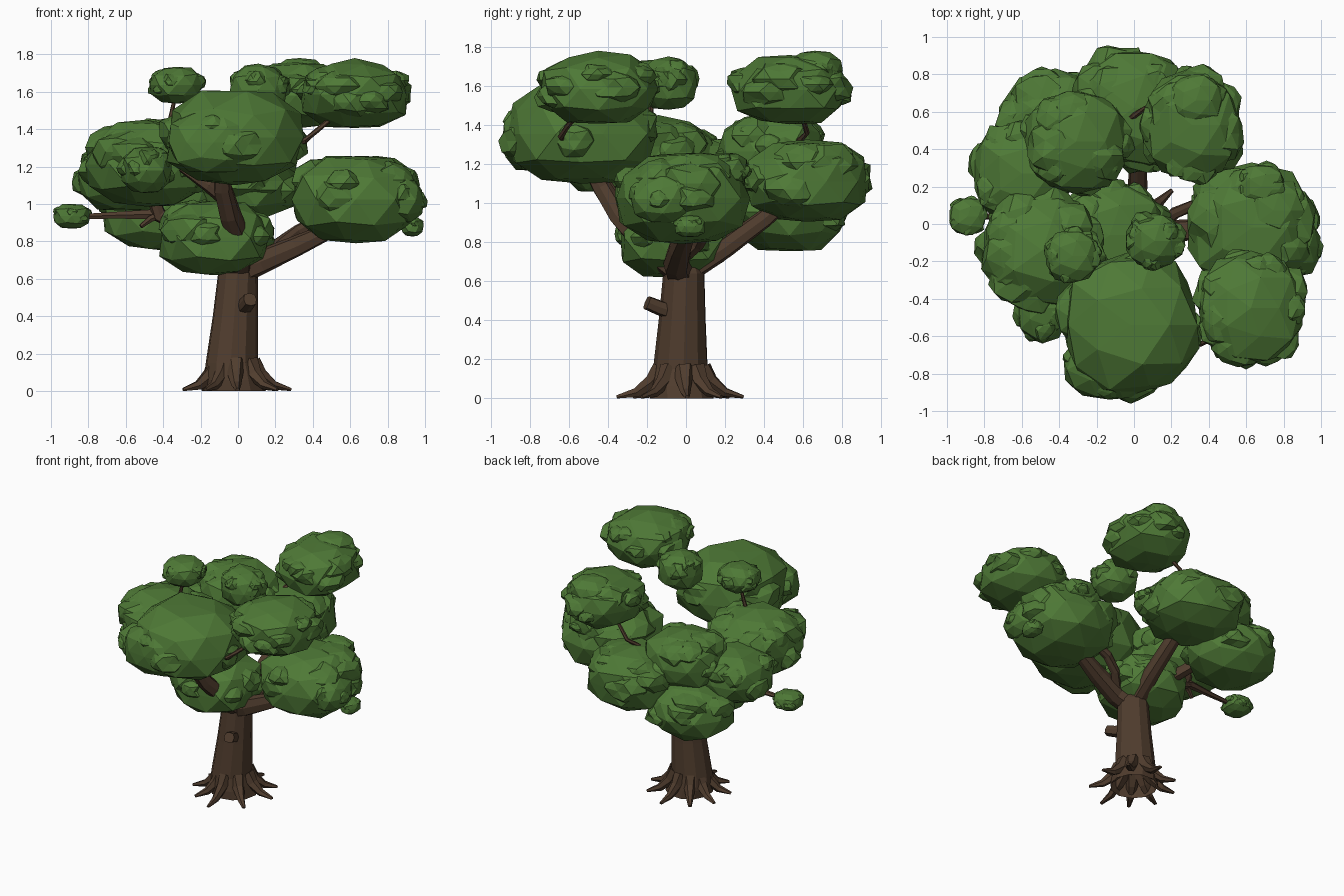
import bpy, bmesh, math, random
from mathutils import Vector

if "Cube" in bpy.data.objects:
    bpy.data.objects.remove(bpy.data.objects["Cube"])

random.seed(5)


def material(name, rgb):
    m = bpy.data.materials.new(name)
    m.diffuse_color = (*rgb, 1)
    m.use_nodes = True
    m.node_tree.nodes["Principled BSDF"].inputs["Base Color"].default_value = m.diffuse_color
    return m


LEAF = material("leaf_green", (0.077, 0.192, 0.037))
BARK = material("bark_brown", (0.08, 0.046, 0.027))


def finish(bm, name, mat):
    bmesh.ops.recalc_face_normals(bm, faces=bm.faces)
    me = bpy.data.meshes.new(name)
    bm.to_mesh(me)
    bm.free()
    me.materials.append(mat)
    ob = bpy.data.objects.new(name, me)
    bpy.context.collection.objects.link(ob)


def loft(bm, rings, bottom=True):
    """Skin a list of equal-length point rings and cap the ends."""
    vs = [[bm.verts.new(p) for p in r] for r in rings]
    n = len(vs[0])
    for a, b in zip(vs, vs[1:]):
        for i in range(n):
            j = (i + 1) % n
            bm.faces.new((a[i], a[j], b[j], b[i]))
    if bottom:
        bm.faces.new(vs[0][::-1])
    bm.faces.new(vs[-1])


def branch(name, pts, r0, r1, sides=8):
    """Tapered, slightly ribbed limb through the given points, kept above the ground."""
    pts = [Vector(p) for p in pts]
    rings = []
    for k, p in enumerate(pts):
        d = pts[min(k + 1, len(pts) - 1)] - pts[max(k - 1, 0)]
        q = d.to_track_quat('Z', 'Y')
        r = r0 + (r1 - r0) * k / (len(pts) - 1)
        ring = [p + q @ Vector((math.cos(a), math.sin(a), 0)) * r * (1.06 if i % 2 else 0.94)
                for i, a in ((i, math.tau * i / sides) for i in range(sides))]
        rings.append([Vector((v.x, v.y, max(v.z, 0))) for v in ring])
    bm = bmesh.new()
    loft(bm, rings)
    finish(bm, name, BARK)


def lump(bm, centre, radii, lo, hi, n=2.5):
    """Jittered, slightly boxy low-poly ball."""
    vs = bmesh.ops.create_icosphere(bm, subdivisions=2, radius=1)["verts"]
    for v in vs:
        p = v.co.normalized()
        p = p / sum(abs(c) ** n for c in p) ** (1 / n) * random.uniform(lo, hi)
        p.z = max(p.z, -0.98)
        v.co = Vector(c + a * r for c, a, r in zip(centre, p, radii))


def foliage(name, centre, radii, bumps):
    """One leaf cluster: a main ball with smaller bumps half sunk into it."""
    bm = bmesh.new()
    lump(bm, centre, radii, 0.95, 1.06)
    for i in range(bumps):
        a = i * 2.4 + random.uniform(-0.4, 0.4)
        z = random.uniform(-0.35, 0.75)
        h = math.sqrt(1 - z * z)
        s = random.uniform(0.3, 0.55)
        d = Vector((h * math.cos(a), h * math.sin(a), z)) * (1.08 - 0.86 * s)
        lump(bm, [c + x * r for c, x, r in zip(centre, d, radii)],
             [r * s for r in radii], 0.84, 1.12, 2.2)
    finish(bm, name, LEAF)


# trunk, open below: (z, radius, centre x, centre y)
bm = bmesh.new()
rings = []
for z, r, cx, cy in [(0, .165, -.015, -.02), (.06, .16, -.025, -.025), (.15, .142, -.033, -.027),
                     (.4, .122, -.015, -.018), (.64, .107, 0, -.01), (.72, .07, 0, -.01)]:
    rings.append([Vector((cx + r * math.cos(a), cy + r * math.sin(a), z))
                  for a in (math.tau * i / 11 + 0.1 for i in range(11))])
loft(bm, rings, bottom=False)
finish(bm, "trunk", BARK)

# pointed roots: (angle in degrees, reach)
for i, (deg, reach) in enumerate([(5, .305), (42, .3), (85, .315), (125, .29), (160, .29),
                                  (200, .29), (238, .29), (273, .335), (318, .31)]):
    c, s = math.cos(math.radians(deg)), math.sin(math.radians(deg))
    branch(f"root_{i + 1}", [(-.02 + c * r * reach, -.02 + s * r * reach, z) for r, z in
                             ((.32, .15), (.47, .085), (.7, .03), (1, .005))], .055, .012, 6)

# cut stub on the trunk
branch("trunk_stub", [(.02, -.06, .44), (.045, -.14, .465), (.065, -.2, .49)], .043, .038)

# main limbs
branch("right_limb", [(0, -.02, .64), (.12, -.05, .69), (.3, -.03, .77), (.45, 0, .84), (.6, 0, 1)], .08, .04)
branch("right_fork", [(.15, -.01, .73), (.22, .06, .79), (.32, .1, .86), (.5, .1, .95)], .035, .03)
branch("front_limb", [(0, -.03, .64), (.02, -.2, .78), (-.04, -.34, .94), (-.08, -.43, 1.08), (-.08, -.52, 1.25)], .07, .045)
branch("front_limb_fork", [(-.06, -.38, 1.02), (-.16, -.42, 1.1), (-.3, -.42, 1.2)], .045, .03)
branch("back_limb", [(0, 0, .64), (.02, .2, .77), (.02, .4, .92), (0, .6, 1.1)], .06, .045)
branch("back_left_limb", [(-.1, .05, .75), (-.2, .2, .85), (-.32, .35, .95), (-.36, .42, 1.2)], .045, .035)
branch("left_limb", [(0, 0, .68), (-.2, .02, .84), (-.42, .04, .94), (-.5, 0, 1.15)], .055, .035)

# thin twigs to the outer clusters
branch("left_twig", [(-.35, .05, .91), (-.46, .05, .945), (-.65, .04, .94), (-.92, .04, .93)], .036, .012, 6)
branch("left_twig_spur", [(-.4, .04, .95), (-.47, .02, .92), (-.52, 0, .88)], .025, .012, 6)
branch("back_right_twig", [(-.12, .5, 1.2), (0, .58, 1.32), (.06, .62, 1.36), (.2, .58, 1.5)], .018, .012, 6)
branch("front_right_twig", [(.2, -.58, 1.28), (.36, -.64, 1.34), (.42, -.61, 1.39), (.55, -.52, 1.5)], .018, .012, 6)
branch("upper_left_twig", [(-.4, -.18, 1.35), (-.36, -.18, 1.46), (-.33, -.17, 1.6)], .016, .01, 6)

# leaf clusters: name, centre, radii, number of bumps
CLUSTERS = [
    ("front_foliage", (-.02, -.54, 1.355), (.365, .375, .26), 4),
    ("front_lip_foliage", (-.13, -.78, 1.33), (.24, .165, .17), 3),
    ("front_right_foliage", (.625, -.45, 1.585), (.285, .295, .185), 13),
    ("right_foliage", (.63, -.02, 1.025), (.335, .335, .24), 10),
    ("right_side_foliage", (.87, -.12, 1.02), (.125, .16, .13), 5),
    ("right_top_foliage", (.68, .2, 1.17), (.13, .12, .09), 6),
    ("right_tip_foliage", (.93, .02, .88), (.06, .08, .055), 4),
    ("back_right_foliage", (.31, .53, 1.58), (.26, .29, .18), 13),
    ("back_right_crest_foliage", (.33, .66, 1.68), (.15, .14, .1), 3),
    ("back_foliage", (0, .62, 1.11), (.325, .315, .21), 11),
    ("back_upper_left_foliage", (-.31, .44, 1.265), (.28, .275, .2), 10),
    ("back_lower_left_foliage", (-.42, .53, .95), (.305, .29, .2), 8),
    ("left_foliage", (-.6, .27, 1.15), (.26, .27, .19), 11),
    ("left_front_foliage", (-.49, -.14, 1.21), (.32, .31, .235), 14),
    ("left_front_small_foliage", (-.49, -.45, 1.18), (.14, .18, .125), 9),
    ("middle_low_foliage", (-.13, -.06, .82), (.3, .285, .205), 9),
    ("upper_left_small_foliage", (-.33, -.17, 1.635), (.14, .14, .1), 10),
    ("upper_middle_small_foliage", (.11, -.09, 1.61), (.15, .15, .135), 10),
    ("far_left_small_foliage", (-.89, .04, .935), (.1, .1, .068), 6),
]
for c in CLUSTERS:
    foliage(*c)
